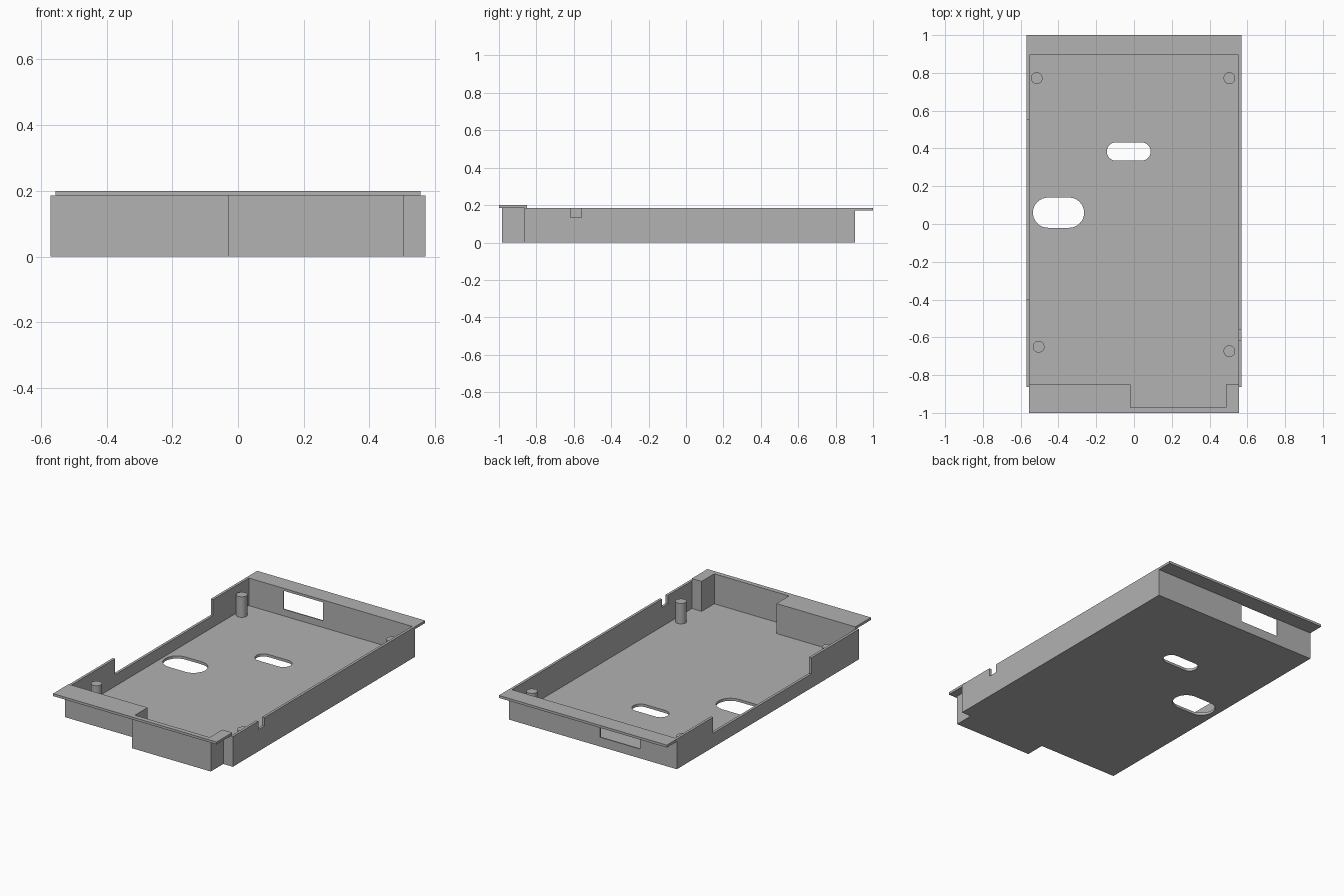
import bpy, bmesh, math

cube = bpy.data.objects.get("Cube")
if cube:
    bpy.data.objects.remove(cube, do_unlink=True)

grey = bpy.data.materials.new("plain_grey")
grey.use_nodes = True
grey.diffuse_color = (0.445, 0.445, 0.445, 1)
grey.node_tree.nodes["Principled BSDF"].inputs["Base Color"].default_value = grey.diffuse_color


def prism(name, points, z0, z1):
    """Extrude a flat outline from z0 up to z1."""
    bm = bmesh.new()
    face = bm.faces.new([bm.verts.new((x, y, z0)) for x, y in points])
    top = bmesh.ops.extrude_face_region(bm, geom=[face])["geom"]
    verts = [v for v in top if isinstance(v, bmesh.types.BMVert)]
    bmesh.ops.translate(bm, vec=(0, 0, z1 - z0), verts=verts)
    bmesh.ops.recalc_face_normals(bm, faces=bm.faces)
    mesh = bpy.data.meshes.new(name)
    bm.to_mesh(mesh)
    bm.free()
    mesh.materials.append(grey)
    obj = bpy.data.objects.new(name, mesh)
    bpy.context.collection.objects.link(obj)
    return obj


def rect(x0, x1, y0, y1):
    return [(x0, y0), (x1, y0), (x1, y1), (x0, y1)]


def slot(x0, x1, y0, y1, steps=16):
    """Outline of a slot with round ends."""
    r, cy = (y1 - y0) / 2, (y0 + y1) / 2
    pts = []
    for cx, start in ((x1 - r, -math.pi / 2), (x0 + r, math.pi / 2)):
        for i in range(steps + 1):
            a = start + math.pi * i / steps
            pts.append((cx + r * math.cos(a), cy + r * math.sin(a)))
    return pts


def tray_outline(half, back, front, b0, b1, bump):
    """Rectangle with a bump on its front edge."""
    return [(half, back), (-half, back), (-half, front), (b0, front),
            (b0, bump), (b1, bump), (b1, front), (half, front)]


def cut(obj, cutter):
    mod = obj.modifiers.new("cut", 'BOOLEAN')
    mod.operation, mod.solver, mod.object = 'DIFFERENCE', 'EXACT', cutter
    bpy.context.view_layer.objects.active = obj
    bpy.ops.object.modifier_apply(modifier=mod.name)
    bpy.data.objects.remove(cutter, do_unlink=True)


RIM, FLOOR = 0.185, 0.016

# Open tray: outer block hollowed from above
tray = prism("tray", tray_outline(0.57, 0.903, -0.864, -0.031, 0.505, -0.985), 0, RIM)
cut(tray, prism("hollow", tray_outline(0.554, 0.896, -0.849, -0.019, 0.488, -0.971), FLOOR, 0.3))

# Floor slots, side openings and back window
cut(tray, prism("large_slot", slot(-0.535, -0.264, -0.02, 0.14), -0.1, 0.1))
cut(tray, prism("small_slot", slot(-0.144, 0.088, 0.335, 0.432), -0.1, 0.1))
cut(tray, prism("side_gap", rect(-0.7, -0.5, -0.4, 0.55), 0.087, 0.3))
cut(tray, prism("side_notch", rect(0.53, 0.7, -0.617, -0.558), 0.133, 0.3))
cut(tray, prism("back_window", rect(-0.32, -0.05, 0.85, 0.95), 0.057, 0.17))

# Flanges at both ends; the front one is open above the bump
prism("back_flange", rect(-0.57, 0.57, 0.903, 1.0), 0.17, RIM)
prism("front_flange", [(-0.555, -1), (0.555, -1), (0.555, -0.849), (0.488, -0.849),
                       (0.488, -0.971), (-0.019, -0.971), (-0.019, -0.849),
                       (-0.555, -0.849)], RIM, 0.2)

# Round support posts
posts = {"back_right_post": (-0.515, 0.772), "back_left_post": (0.505, 0.772),
         "front_right_post": (-0.505, -0.65), "front_left_post": (0.505, -0.673)}
for name, (x, y) in posts.items():
    bpy.ops.mesh.primitive_cylinder_add(vertices=32, radius=0.031, depth=0.132,
                                        location=(x, y, 0.076))
    post = bpy.context.object
    post.name = name
    post.data.materials.append(grey)
    bpy.ops.object.shade_smooth_by_angle()
